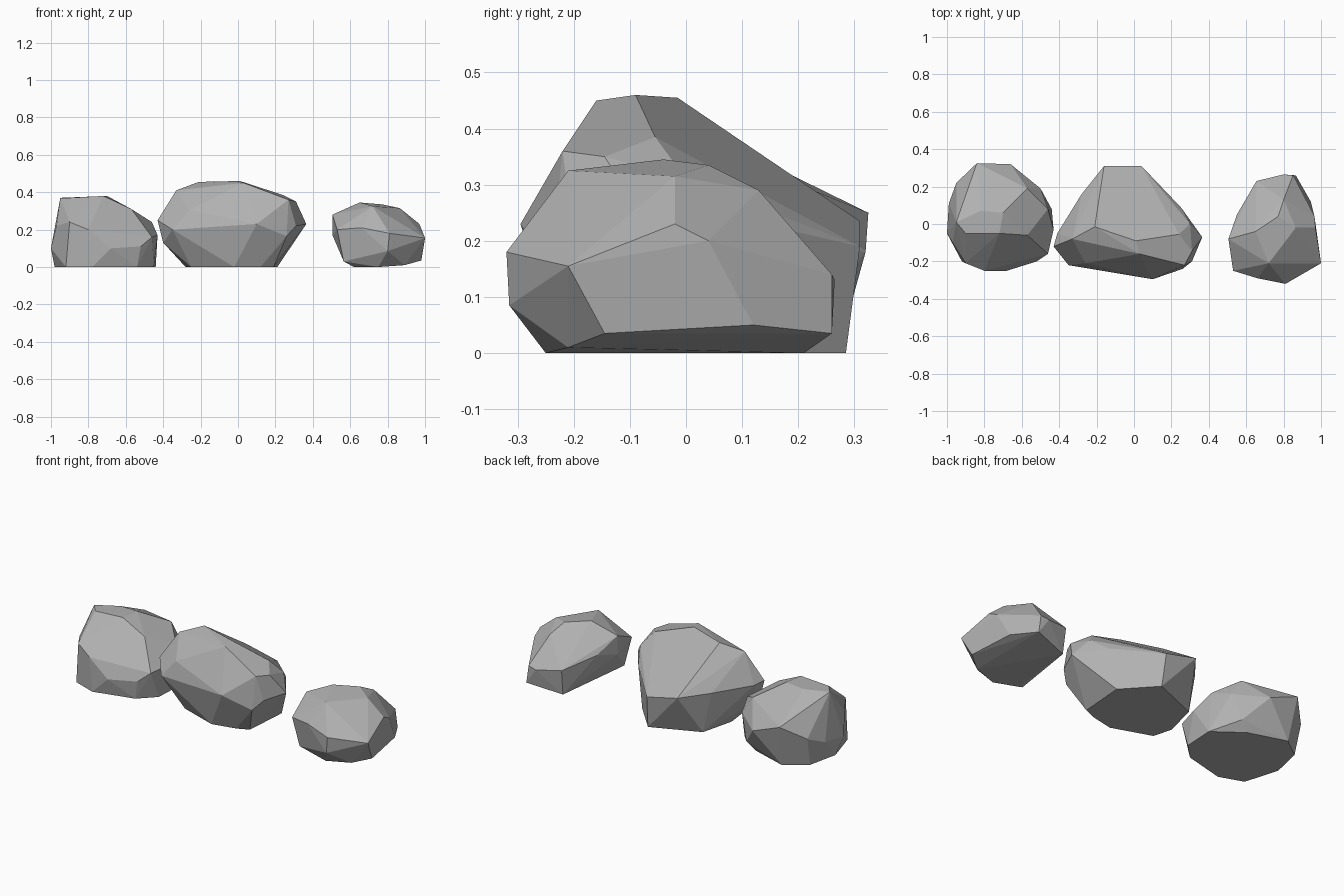
import bpy, bmesh, math

stone = bpy.data.materials.new("grey stone")
stone.diffuse_color = (0.44, 0.44, 0.44, 1)


def rock(name, base, belly, crown):
    """Chiselled boulder: hull around a flat footprint, belly corners and crown corners."""
    bm = bmesh.new()
    for p in [(x, y, 0) for x, y in base] + belly + crown:
        bm.verts.new(p)
    res = bmesh.ops.convex_hull(bm, input=bm.verts)
    junk = [v for v in set(res["geom_interior"]) | set(res["geom_unused"])
            if isinstance(v, bmesh.types.BMVert) and v.is_valid]
    bmesh.ops.delete(bm, geom=junk, context='VERTS')
    # merge nearly coplanar triangles into broad facets
    bmesh.ops.dissolve_limit(bm, angle_limit=math.radians(4),
                             verts=bm.verts, edges=bm.edges)
    bmesh.ops.recalc_face_normals(bm, faces=bm.faces)
    me = bpy.data.meshes.new(name)
    bm.to_mesh(me)
    bm.free()
    me.materials.append(stone)
    ob = bpy.data.objects.new(name, me)
    bpy.context.collection.objects.link(ob)
    return ob


# left boulder: blocky, high flat top, sloping to the back
rock("left_rock",
     [(-.45, -.1), (-.44, .08), (-.6, .2), (-.82, .27), (-.94, .18),
      (-.98, 0), (-.92, -.2), (-.78, -.25), (-.54, -.19)],
     [(-.9, -.21, .24), (-.8, -.25, .2), (-.68, -.25, .1), (-.52, -.2, .11),
      (-.46, -.16, .16), (-.43, -.03, .17), (-.46, .08, .24), (-.5, .19, .2),
      (-.55, .22, .05), (-.66, .32, .18), (-.84, .325, .25), (-.97, -.1, .22),
      (-1, -.05, .1), (-.99, .11, .12), (-.95, .22, .17)],
     [(-.95, .01, .37), (-.9, -.05, .37), (-.72, -.05, .38), (-.7, .06, .38),
      (-.82, .07, .375), (-.57, .19, .305), (-.57, -.06, .31)])

# middle boulder: the largest, wide shoulders over a narrow foot
rock("middle_rock",
     [(.19, -.16), (.21, .11), (.05, .285), (-.23, .17), (-.28, -.03),
      (-.25, -.14), (-.02, -.22), (.12, -.19)],
     [(-.16, .31, .235), (.04, .31, .19), (.25, .09, .24), (.365, -.07, .23),
      (.31, -.2, .22), (.26, -.24, .165), (.1, -.295, .23), (-.05, -.265, .22),
      (-.25, -.24, .21), (-.35, -.22, .2), (-.43, -.12, .25), (-.4, -.12, .13),
      (-.41, -.05, .24), (-.28, .16, .24)],
     [(-.33, -.08, .41), (-.21, -.015, .455), (.01, -.09, .46), (.03, -.16, .45),
      (.27, -.22, .36), (.24, -.055, .385), (.31, -.145, .35), (.3, 0, .31),
      (-.26, -.21, .305)])

# right boulder: small, many short facets
rock("right_rock",
     [(.62, -.2), (.75, -.25), (.66, .21)],
     [(.89, -.21, .01), (.98, -.145, .035), (.945, .12, .05),
      (.865, .26, .035), (.565, -.23, .03), (.8, -.315, .085), (.81, -.32, .18),
      (.66, -.29, .21), (.53, -.25, .2), (.505, -.08, .17), (1, -.21, .155),
      (.965, .04, .2), (.97, -.02, .23), (.85, .26, .14), (.8, .265, .13),
      (.655, .23, .15), (.55, .05, .2)],
     [(.505, -.08, .28), (.65, -.04, .345), (.72, -.21, .325), (.77, .04, .335),
      (.865, -.02, .315), (.8, .13, .29)])
